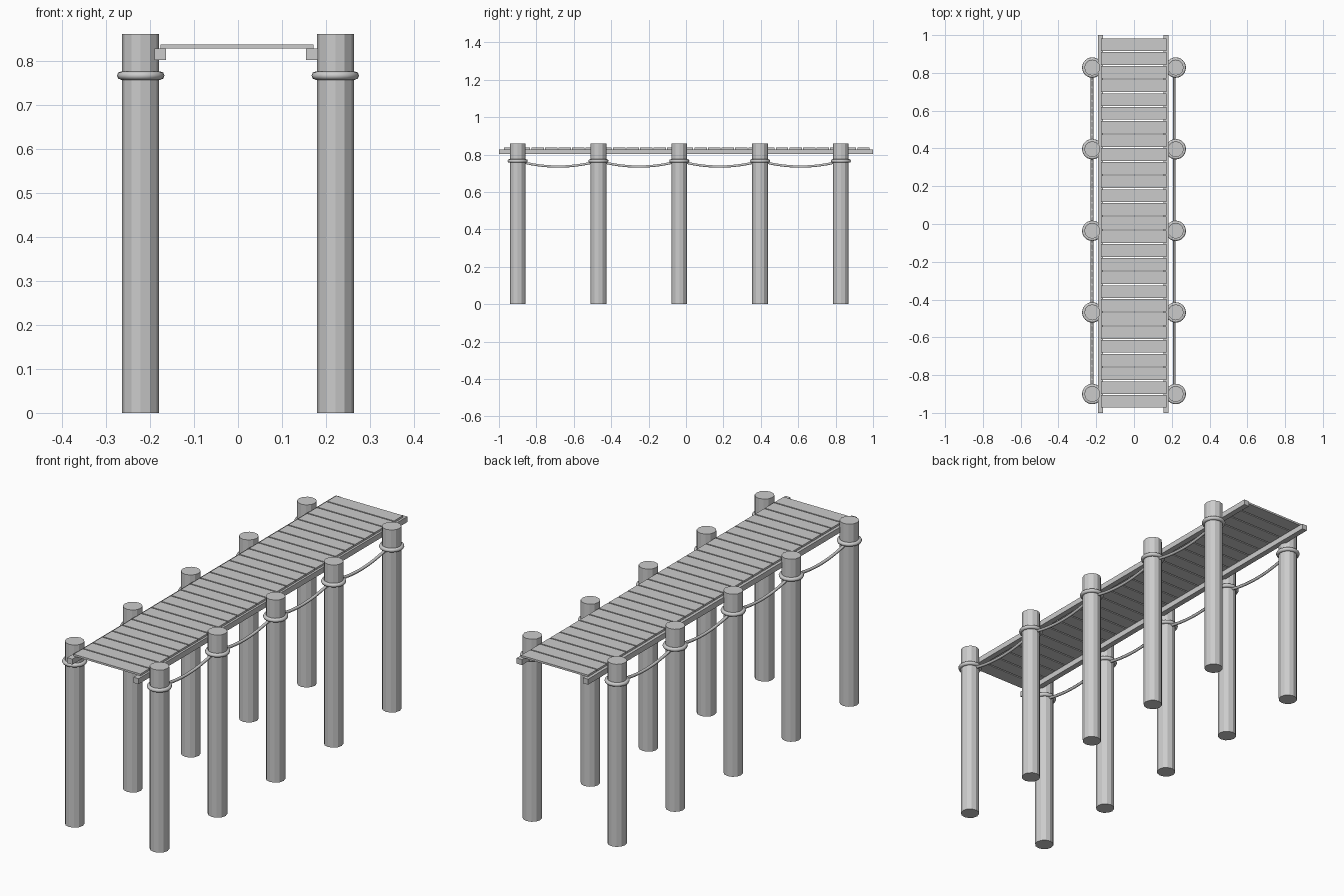
import bpy, math

if "Cube" in bpy.data.objects:
    bpy.data.objects.remove(bpy.data.objects["Cube"])

POST_X, POST_H, POST_R = 0.221, 0.86, 0.042
POST_Y = [-0.90 + 0.432 * i for i in range(5)]
COLLAR_Z = 0.766


def box(name, x0, x1, y0, y1, z0, z1):
    bpy.ops.mesh.primitive_cube_add(size=1, location=((x0 + x1) / 2, (y0 + y1) / 2, (z0 + z1) / 2))
    ob = bpy.context.object
    ob.name = name
    ob.scale = (x1 - x0, y1 - y0, z1 - z0)
    bpy.ops.object.transform_apply(location=False, rotation=False, scale=True)
    return ob


def rope(name, x, y0, y1, sag):
    cu = bpy.data.curves.new(name, 'CURVE')
    cu.dimensions = '3D'
    cu.bevel_depth = 0.007
    cu.bevel_resolution = 1
    cu.use_fill_caps = True
    sp = cu.splines.new('POLY')
    n = 12
    sp.points.add(n)
    for i in range(n + 1):
        t = i / n
        sp.points[i].co = (x, y0 + (y1 - y0) * t, COLLAR_Z - sag * 4 * t * (1 - t), 1)
    ob = bpy.data.objects.new(name, cu)
    bpy.context.collection.objects.link(ob)


for side, s, rope_x in (("left", -1, -0.222), ("right", 1, 0.213)):
    # Piles with rope collars
    for y in POST_Y:
        bpy.ops.mesh.primitive_cylinder_add(vertices=12, radius=POST_R, depth=POST_H,
                                            location=(s * POST_X, y, POST_H / 2))
        bpy.context.object.name = side + "_post"
        bpy.ops.mesh.primitive_torus_add(major_segments=24, minor_segments=8, major_radius=0.0445,
                                         minor_radius=0.0095, location=(s * POST_X, y, COLLAR_Z))
        bpy.context.object.name = side + "_rope_collar"
        bpy.ops.object.shade_smooth_by_angle(angle=math.radians(50))
    # Sagging ropes between piles
    for a, b in zip(POST_Y, POST_Y[1:]):
        rope(side + "_rope", rope_x, a, b, 0.03)

# Long side beams
box("left_beam", -0.190, -0.163, -1, 1, 0.802, 0.828)
box("right_beam", 0.155, 0.182, -1, 1, 0.802, 0.828)

# Deck planks
COUNT, START, PITCH, GAP = 27, -0.972, 0.0726, 0.006
for i in range(COUNT):
    y = START + i * PITCH
    box("plank", -0.176, 0.172, y, y + PITCH - GAP, 0.828, 0.837)
